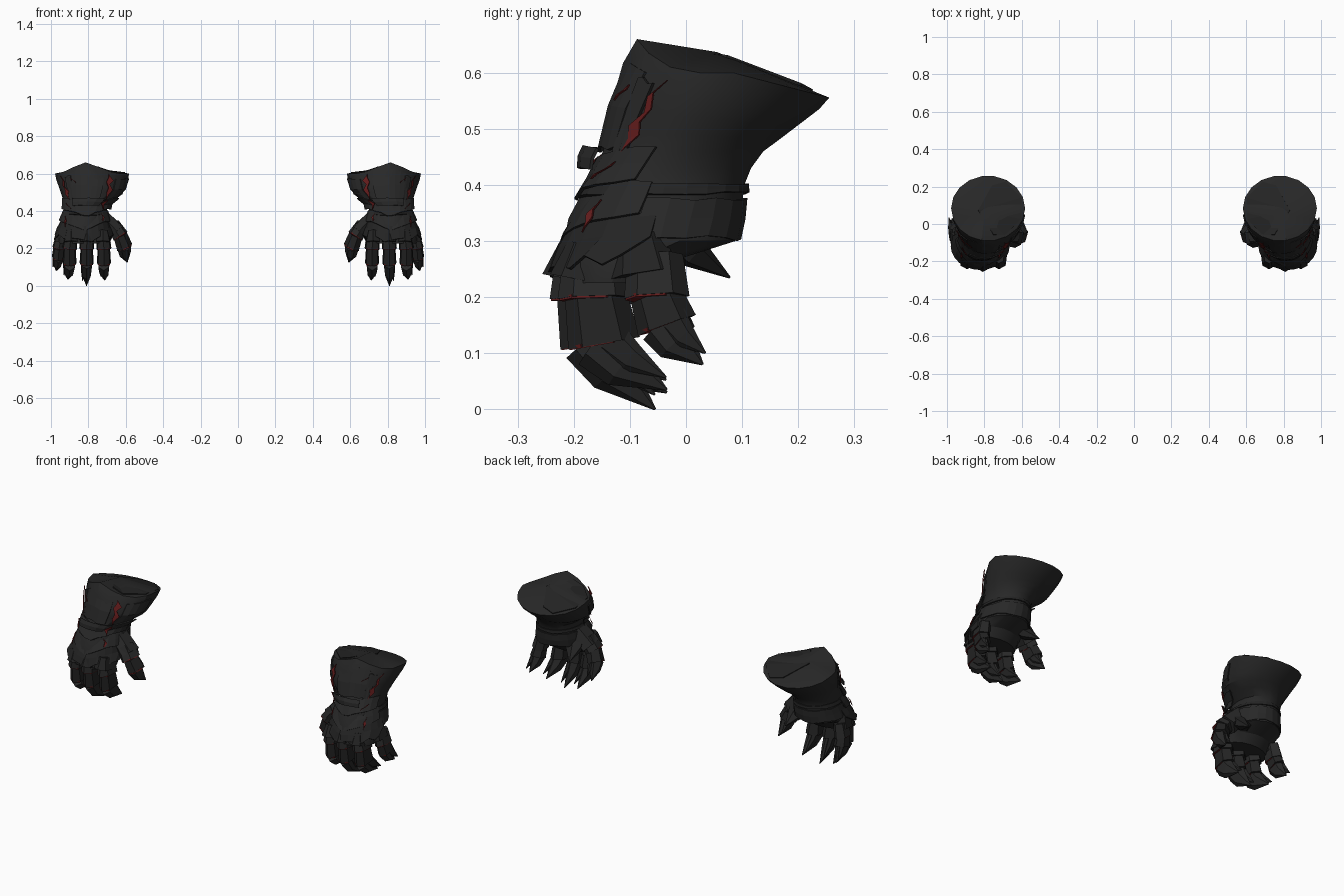
import bpy, bmesh, math, random
from mathutils import Vector

if "Cube" in bpy.data.objects:
    bpy.data.objects.remove(bpy.data.objects["Cube"])

random.seed(4)


def material(name, colour):
    m = bpy.data.materials.new(name)
    m.diffuse_color = (*colour, 1)
    m.use_nodes = True
    m.node_tree.nodes["Principled BSDF"].inputs["Base Color"].default_value = m.diffuse_color
    return m


DARK = material("charcoal plate", (0.021, 0.021, 0.021))
BLACK = material("black plate", (0.017, 0.017, 0.017))
RED = material("ember red", (0.13, 0.012, 0.012))


def make(name, verts, faces, mat, thick=0, smooth=False):
    """Build a part for the right hand and its mirror for the left."""
    for side, label in ((1, "right"), (-1, "left")):
        me = bpy.data.meshes.new(name)
        me.from_pydata([(v[0] * side, v[1], v[2]) for v in verts], [], faces)
        bm = bmesh.new()
        bm.from_mesh(me)
        bmesh.ops.recalc_face_normals(bm, faces=bm.faces)
        bm.to_mesh(me)
        bm.free()
        ob = bpy.data.objects.new(f"{label}_{name}", me)
        bpy.context.collection.objects.link(ob)
        me.materials.append(mat)
        if thick:
            mod = ob.modifiers.new("thickness", "SOLIDIFY")
            mod.thickness = thick
            mod.offset = 0
        if smooth:
            bpy.ops.object.select_all(action="DESELECT")
            ob.select_set(True)
            bpy.context.view_layer.objects.active = ob
            bpy.ops.object.shade_smooth_by_angle(angle=math.radians(28))


# Arm outline: z, left, right, front, back
RINGS = [(.225, .69, .955, -.225, -.04), (.27, .685, .96, -.225, -.005),
         (.30, .69, .955, -.22, .09), (.34, .69, .945, -.212, .10),
         (.40, .70, .93, -.18, .106), (.43, .698, .93, -.165, .118),
         (.46, .66, .935, -.15, .14), (.49, .618, .945, -.142, .168),
         (.52, .605, .955, -.135, .195), (.57, .588, .972, -.115, .24),
         (.60, .582, .978, -.09, .258)]


def surface(deg, z, off=0.0):
    """Point on the arm at an angle (270 is front) and a height."""
    z = min(max(z, RINGS[0][0]), RINGS[-1][0])
    for lo, hi in zip(RINGS, RINGS[1:]):
        if z <= hi[0]:
            break
    t = (z - lo[0]) / (hi[0] - lo[0])
    l, r, f, b = [lo[i] + (hi[i] - lo[i]) * t for i in range(1, 5)]
    a = math.radians(deg)
    s = min(max((z - .46) / .14, 0), 1)
    dz = -.045 * max(0, math.sin(a)) + .06 * max(0, 1 - abs(deg - 280) / 48)
    return Vector(((l + r) / 2 + ((r - l) / 2 + off) * math.cos(a),
                   (f + b) / 2 + ((b - f) / 2 + off) * math.sin(a), z + dz * s))


def grid(rows, cols, closed=False):
    n = cols if closed else cols - 1
    return [(r * cols + c, r * cols + (c + 1) % cols,
             (r + 1) * cols + (c + 1) % cols, (r + 1) * cols + c)
            for r in range(rows - 1) for c in range(n)]


# Arm and palm: one closed loft with a domed top
N = 18
CENTRE = Vector((.80, .055, .637))
verts = [surface(c * 20, r[0]) for r in RINGS for c in range(N)]
faces = grid(len(RINGS), N, True) + [tuple(range(N))]
top = (len(RINGS) - 1) * N
verts.append(CENTRE)
faces += [(top + c, top + (c + 1) % N, len(verts) - 1) for c in range(N)]
make("arm", verts, faces, DARK, smooth=True)

# Broken shard lying on the closed top
LIFT = Vector((0, 0, .003))
verts = [CENTRE.lerp(surface(20, .6), .2) + LIFT]
verts += [CENTRE.lerp(surface(d, .6), f) + LIFT for d, f in
          ((100, .75), (120, .95), (160, .96), (200, .95), (240, .93), (258, .8))]
make("top_shard", verts, [(0, i, i + 1) for i in range(1, 6)], BLACK, .005)


def band(name, a0, a1, zlo, zhi, flare, vee, mat, cols=11, jag=.006, lip=.003):
    """Overlapping plate whose edges dip to a point at the front."""
    vs = []
    for z, off, j in ((zlo, flare, jag), ((zlo + zhi) / 2, max(flare * .75, lip), 0),
                      (zhi, lip, jag / 2)):
        for c in range(cols):
            a = a0 + (a1 - a0) * c / (cols - 1)
            p = surface(a, z, off)
            p.z -= vee * max(0, 1 - abs(a - 270) / 55)
            p.z += random.uniform(-j, j)
            vs.append(p)
    make(name, vs, grid(3, cols), mat, .006)


band("wrist_ring", 175, 545, .385, .402, .006, .01, BLACK, 25, .003)
band("wrist_chevron", 185, 340, .405, .47, .020, .03, DARK, lip=.010)
band("wrist_peak", 240, 300, .425, .462, .024, -.008, DARK, 5, .003, .032)
band("hand_chevron", 190, 350, .345, .405, .014, .045, DARK)
band("knuckle_guard", 180, 360, .265, .35, .018, .03, BLACK, 13, .010)
band("palm_cuff", 350, 550, .305, .375, .004, 0, DARK, 13)
band("cuff_shield", 252, 306, .475, .585, .010, .022, DARK, 7)
band("inner_cuff_plate", 185, 230, .455, .575, .006, 0, DARK, 5, .010)
band("outer_cuff_plate", 306, 318, .455, .57, .006, 0, DARK, 4, .010)


def crack(name, path, off=.014):
    """Thin jagged glowing strip over the plates: angle, height, width."""
    vs = [surface(a + s * w, z + s * .004, off) for a, z, w in path for s in (-1, 1)]
    make(name, vs, grid(len(path), 2), RED, .004)


crack("inner_crack", [(244, .58, 1), (240, .562, 4.5), (244, .54, 3.2),
                      (238, .515, 4.2), (241, .49, 3), (235, .466, 1.5)])
crack("inner_wrist_crack", [(231, .455, .8), (236, .438, 4.5), (229, .41, 1)], .031)
crack("inner_hand_crack", [(232, .385, .6), (226, .37, 2.5), (229, .35, .6)], .018)
crack("rim_crack", [(297, .535, .5), (301, .545, 1.6), (305, .555, .5)], .017)
crack("outer_crack", [(325, .58, .4), (321, .555, 1.2), (324, .53, 1.6),
                      (318, .505, 3.6), (321, .485, 3.6), (316, .462, 1)], .010)
crack("outer_wrist_crack", [(318, .438, .8), (311, .425, 2.5), (305, .415, .8)], .024)
crack("outer_hand_crack", [(320, .37, .6), (316, .352, 2), (318, .338, 2),
                           (315, .32, .6)], .018)

# Six-sided cross-section with a ridge along the front: across, depth
SECTION = [(-.5, -.25), (-.42, .3), (0, .5), (.42, .3), (.5, -.25), (0, -.5)]


def segment(name, p0, p1, w0, d0, w1, d1, mat, across=(1, 0, 0)):
    """Tapered plate of a finger; a zero end width gives a claw."""
    p0, p1 = Vector(p0), Vector(p1)
    t = (p1 - p0).normalized()
    x = Vector(across)
    x = (x - t * x.dot(t)).normalized()
    f = t.cross(x)
    if f.y > 0:
        f = -f
    stations = [(p0, w0, d0)]
    if w1 == 0:
        stations.append((p0.lerp(p1, .42) + f * d0 * .10, w0 * .78, d0 * .76))
    stations.append((p1, max(w1, .003), max(d1, .004)))
    vs = [p + x * (u * w) + f * (v * d) for p, w, d in stations for u, v in SECTION]
    n = len(stations)
    make(name, vs, grid(n, 6, True) + [tuple(range(6)),
         tuple(range(6 * n - 6, 6 * n))], mat)


def digit(name, pts, w, d, across=(1, 0, 0)):
    """Three overlapping plates, the last a claw, with thin red joints."""
    p = [Vector(q) for q in pts]
    for i in range(3):
        k = 1 - .06 * i
        a, b = p[i].lerp(p[i + 1], -.10 if i else 0), p[i + 1]
        if i < 2:
            segment(f"{name}_plate_{i + 1}", a, b, w * k * .9, d * k * .9,
                    w * k * 1.06, d * k * 1.06, (DARK, BLACK)[i], across)
            # Joint sits forward so it only shows on the outer side
            t = (p[i + 1] - p[i]).normalized() * .0035
            c = b + Vector((0, -.08 * d, 0))
            segment(f"{name}_joint_{i + 1}", c - t, c + t, w * k * .97, d * k * .86,
                    w * k * .97, d * k * .86, RED, across)
        else:
            segment(f"{name}_claw", a, p[3], w * k, d * k, 0, 0, DARK, across)
            # Small side spike beside the claw
            s = Vector((.28 * w, .012, .012))
            segment(f"{name}_spike", p[2] + s * .8, p[3].lerp(p[2], .12) + s,
                    w * .4, d * .55, 0, 0, BLACK, across)


# Three long fingers with pointed knuckle plates
for name, x0, x1, tip in (("index", .722, .712, .03), ("middle", .808, .81, 0),
                          ("ring", .892, .91, .035)):
    m = (x0 + x1) / 2
    yo = 0 if name == "middle" else .014
    digit(name, [(x0, -.175 + yo, .265), (m, -.174 + yo, .198),
                 (m, -.160 + yo, .118), (x1, -.055 + yo * 1.5, tip)], .076, .13)
    segment(name + "_knuckle", (x0, -.195 + yo, .295), (x0, -.207 + yo, .232),
            .055, .06, .085, .10, BLACK)

# Little finger and thumb stand further back
digit("little", [(.942, -.055, .275), (.958, -.052, .20), (.962, -.034, .15),
                 (.972, .03, .08)], .066, .11)
segment("little_knuckle", (.938, -.085, .31), (.950, -.075, .24),
        .05, .09, .07, .125, BLACK)
digit("thumb", [(.672, -.065, .33), (.630, -.07, .265), (.608, -.055, .205),
                (.592, .01, .125)], .082, .11, (.9, .1, .2))
segment("thumb_root", (.725, -.05, .37), (.648, -.06, .285),
        .08, .12, .10, .13, DARK)

# Pointed heel plate on the palm side of the thumb
segment("palm_heel", (.715, -.03, .325), (.685, .078, .235), .11, .08, 0, 0, BLACK)
